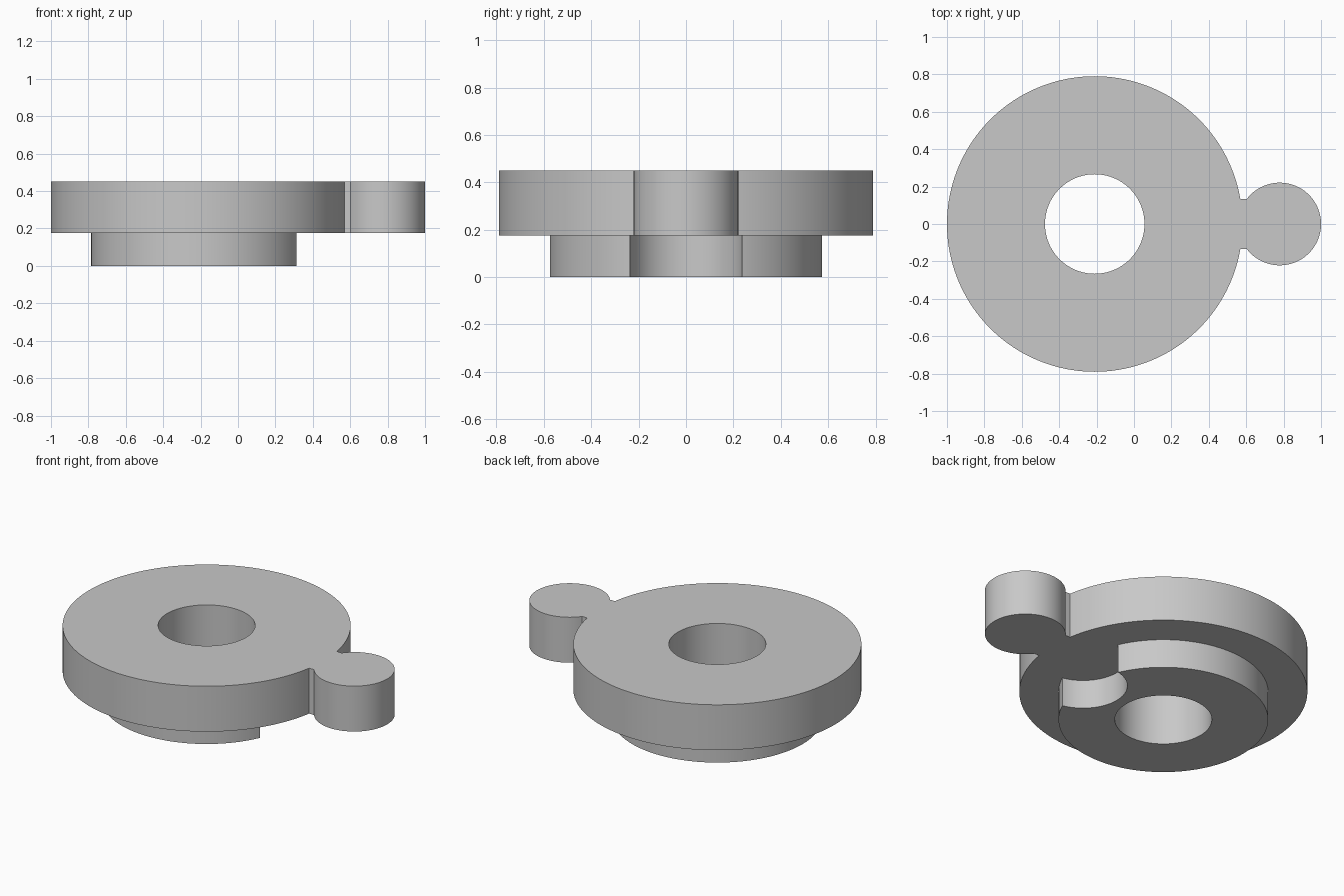
import bpy
import math

# Remove the default cube
if "Cube" in bpy.data.objects:
    bpy.data.objects.remove(bpy.data.objects["Cube"], do_unlink=True)

CENTRE = -0.21          # x of the main axis
STEP, TOP = 0.175, 0.45  # underside of the plate, top of the plate

grey = bpy.data.materials.new("plain grey")
grey.use_nodes = True
colour = (0.58, 0.58, 0.58, 1)
grey.diffuse_color = colour
grey.node_tree.nodes["Principled BSDF"].inputs["Base Color"].default_value = colour


def cylinder(name, x, radius, low, high, sides=128):
    bpy.ops.mesh.primitive_cylinder_add(
        vertices=sides, radius=radius, depth=high - low,
        location=(x, 0, (low + high) / 2))
    obj = bpy.context.object
    obj.name = name
    obj.data.materials.append(grey)
    return obj


def combine(target, tool, operation):
    """Apply a boolean and discard the tool."""
    bpy.context.view_layer.objects.active = target
    mod = target.modifiers.new(operation.lower(), "BOOLEAN")
    mod.operation = operation
    mod.solver = "EXACT"
    mod.object = tool
    bpy.ops.object.modifier_apply(modifier=mod.name)
    bpy.data.objects.remove(tool, do_unlink=True)


# Upper plate with a straight neck and a round side knob
plate = cylinder("flanged_disc", CENTRE, 0.79, STEP, TOP, 160)
knob = cylinder("knob", 0.779, 0.221, STEP, TOP)
bpy.ops.mesh.primitive_cube_add(size=1, location=(0.6, 0, (STEP + TOP) / 2))
neck = bpy.context.object
neck.name = "neck"
neck.scale = (0.3, 0.265, TOP - STEP)
neck.data.materials.append(grey)
combine(plate, neck, "UNION")
combine(plate, knob, "UNION")

# Lower hub with a round notch facing the knob
hub = cylinder("hub", CENTRE, 0.575, 0, 0.3)
notch = cylinder("notch_cutter", CENTRE + 0.575, 0.243, -0.1, 0.4)
combine(hub, notch, "DIFFERENCE")
combine(plate, hub, "UNION")

# Central bore through both levels
bore = cylinder("bore_cutter", CENTRE, 0.266, -0.2, 0.7)
combine(plate, bore, "DIFFERENCE")

# Smooth curved walls, sharp rims
bpy.ops.object.select_all(action="DESELECT")
plate.select_set(True)
bpy.context.view_layer.objects.active = plate
bpy.ops.object.shade_smooth_by_angle(angle=math.radians(30))
